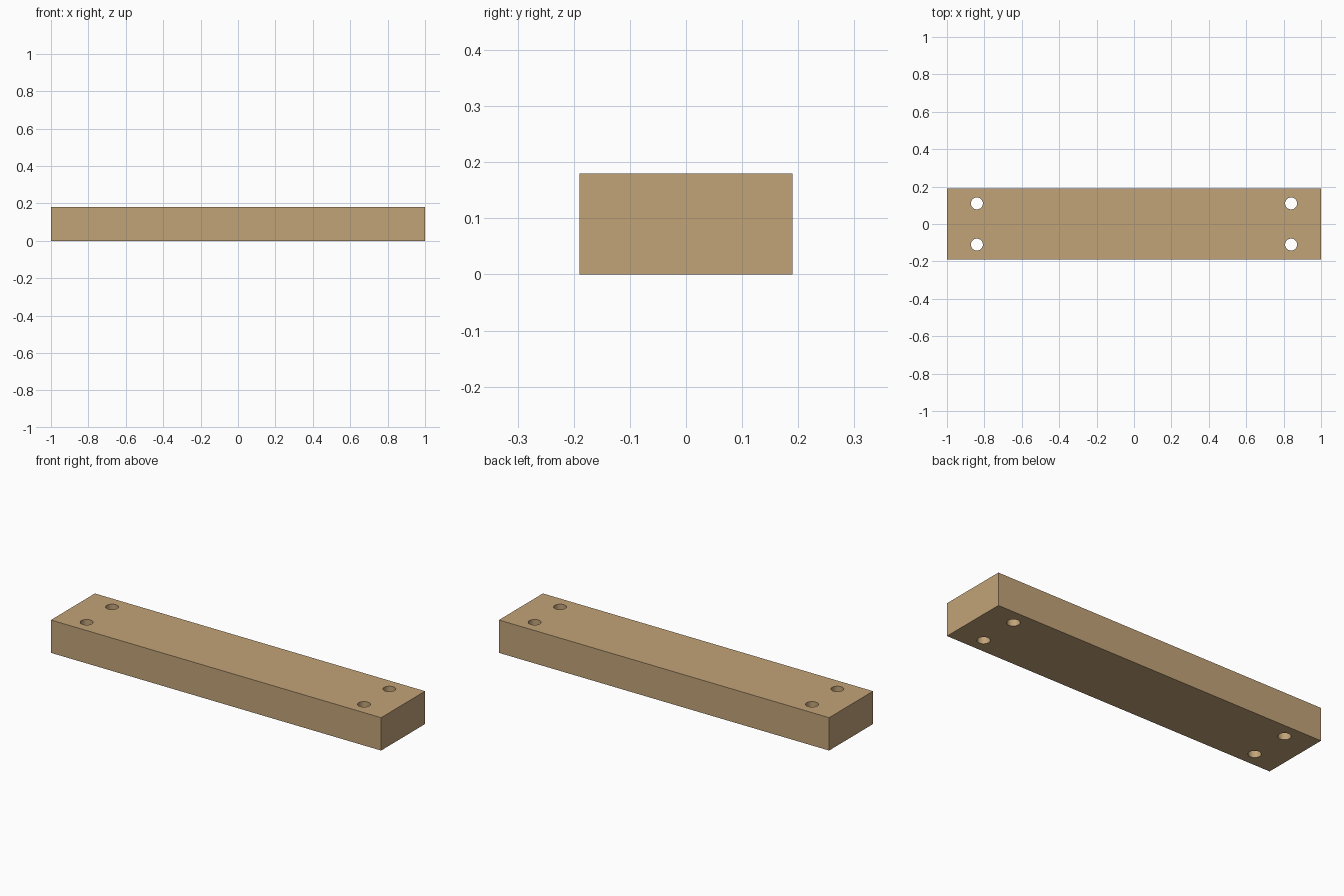
import bpy

if "Cube" in bpy.data.objects:
    bpy.data.objects.remove(bpy.data.objects["Cube"])

LENGTH, WIDTH, HEIGHT = 2.0, 0.38, 0.18
HOLE_X, HOLE_Y, HOLE_R = 0.84, 0.11, 0.032

wood = bpy.data.materials.new("wood")
wood.diffuse_color = (0.54, 0.37, 0.19, 1)
wood.use_nodes = True
wood.node_tree.nodes["Principled BSDF"].inputs["Base Color"].default_value = wood.diffuse_color

# Plank body
bpy.ops.mesh.primitive_cube_add(size=1, location=(0, 0, HEIGHT / 2))
plank = bpy.context.object
plank.name = "plank"
plank.scale = (LENGTH, WIDTH, HEIGHT)
bpy.ops.object.transform_apply(location=True, rotation=False, scale=True)
plank.data.materials.append(wood)


def drill(x, y):
    """Cut one vertical through-hole in the plank."""
    bpy.ops.mesh.primitive_cylinder_add(
        vertices=32, radius=HOLE_R, depth=HEIGHT * 2, location=(x, y, HEIGHT / 2))
    cutter = bpy.context.object
    cutter.name = "hole_cutter"
    cutter.hide_render = True
    cutter.data.materials.append(wood)
    mod = plank.modifiers.new("hole", 'BOOLEAN')
    mod.operation = 'DIFFERENCE'
    mod.solver = 'EXACT'
    mod.object = cutter
    bpy.context.view_layer.objects.active = plank
    bpy.ops.object.modifier_apply(modifier=mod.name)
    bpy.data.objects.remove(cutter)


# Four screw holes, a pair near each end
for sx in (-1, 1):
    for sy in (-1, 1):
        drill(sx * HOLE_X, sy * HOLE_Y)

# Smooth hole walls, sharp edges elsewhere
bpy.ops.object.select_all(action='DESELECT')
plank.select_set(True)
bpy.context.view_layer.objects.active = plank
bpy.ops.object.shade_smooth_by_angle()
